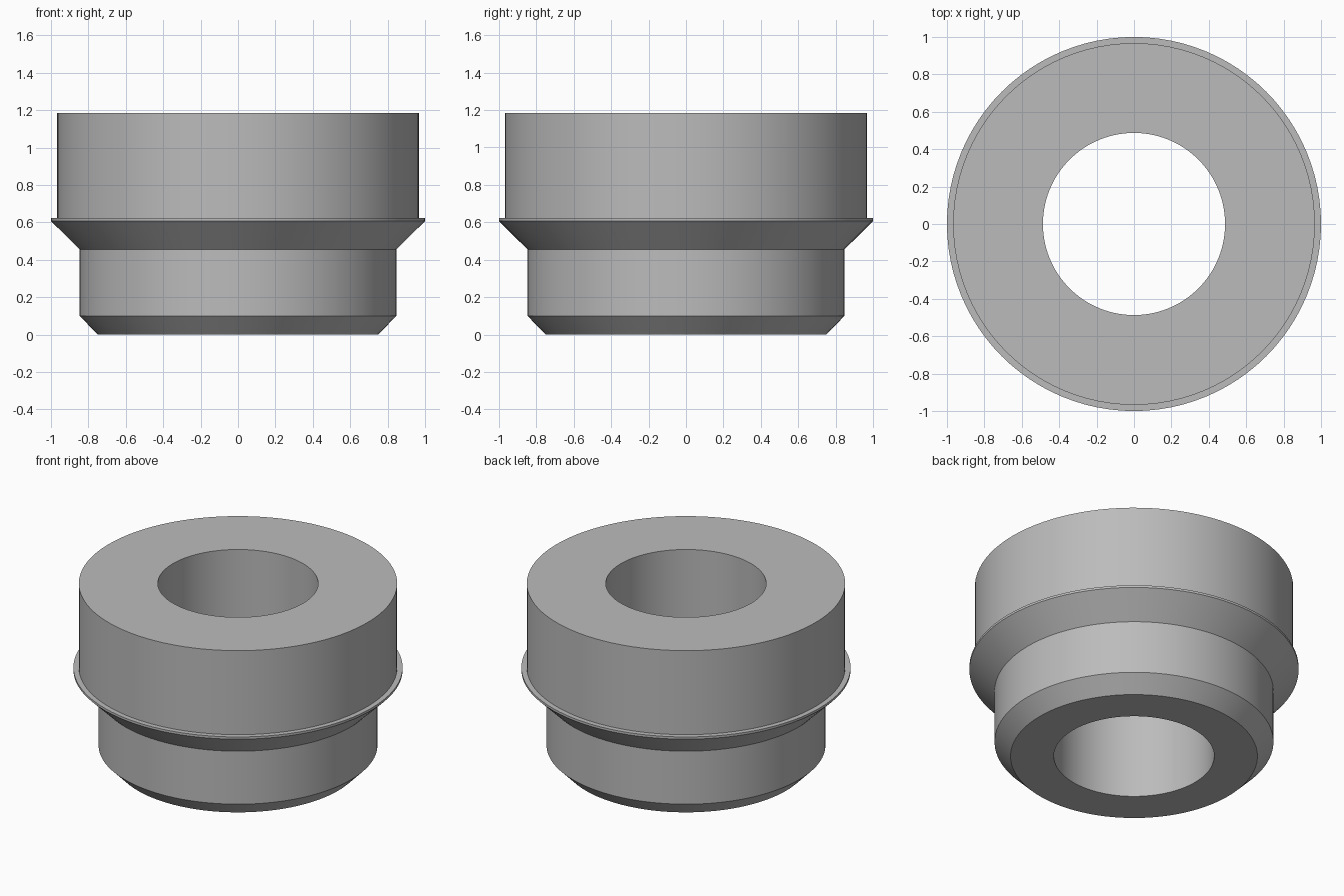
import bpy
import bmesh
import math

SEGMENTS = 96

cube = bpy.data.objects.get("Cube")
if cube:
    bpy.data.objects.remove(cube, do_unlink=True)

# Plain grey material
grey = bpy.data.materials.new("plain_grey")
grey.use_nodes = True
colour = (0.5, 0.5, 0.5, 1)
grey.diffuse_color = colour
grey.node_tree.nodes["Principled BSDF"].inputs["Base Color"].default_value = colour


def lathe(name, profile, material):
    """Revolve a closed (radius, height) outline around the z axis."""
    bm = bmesh.new()
    verts = [bm.verts.new((r, 0, z)) for r, z in profile]
    edges = [bm.edges.new((a, b)) for a, b in zip(verts, verts[1:] + verts[:1])]
    bmesh.ops.spin(bm, geom=verts + edges, cent=(0, 0, 0), axis=(0, 0, 1),
                   angle=math.tau, steps=SEGMENTS, use_merge=True)
    bmesh.ops.remove_doubles(bm, verts=bm.verts[:], dist=0.0001)
    bmesh.ops.recalc_face_normals(bm, faces=bm.faces[:])
    mesh = bpy.data.meshes.new(name)
    bm.to_mesh(mesh)
    bm.free()
    mesh.materials.append(material)
    obj = bpy.data.objects.new(name, mesh)
    bpy.context.collection.objects.link(obj)
    bpy.ops.object.select_all(action="DESELECT")
    obj.select_set(True)
    bpy.context.view_layer.objects.active = obj
    bpy.ops.object.shade_smooth_by_angle(angle=math.radians(30))
    return obj


# Stepped bushing: bore, chamfered foot, lower barrel, flared lip, upper barrel
bore = 0.487
lathe("stepped_bushing", [
    (bore, 0), (0.75, 0),
    (0.847, 0.1), (0.847, 0.455),
    (1, 0.607), (1, 0.622),
    (0.967, 0.622), (0.967, 1.185),
    (bore, 1.185),
], grey)
